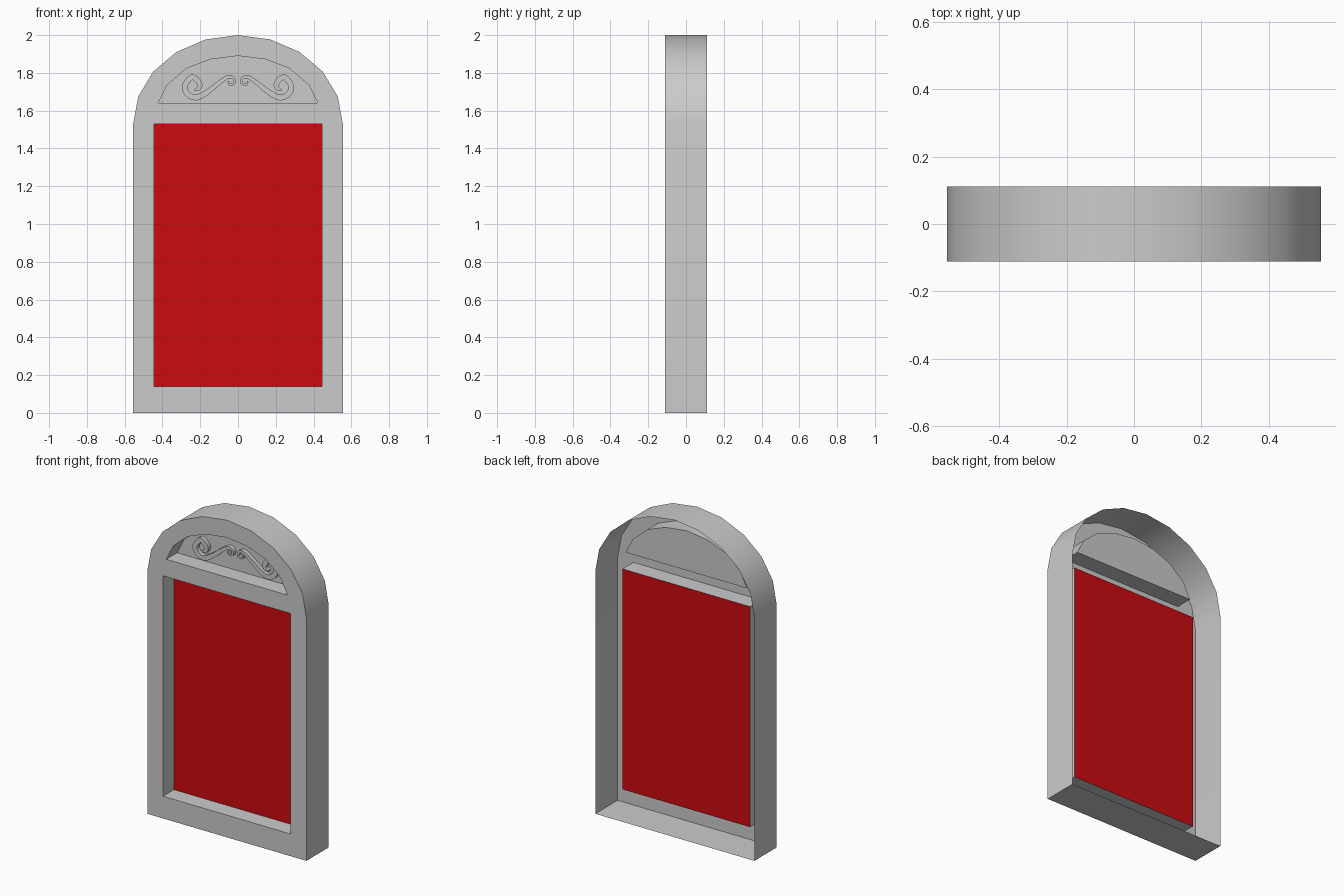
import bpy, bmesh, math
from mathutils import Vector

if "Cube" in bpy.data.objects:
    bpy.data.objects.remove(bpy.data.objects["Cube"])

FRONT, BACK, PANEL = -0.111, 0.111, -0.003


def finish(name, bm, front_up=False):
    bmesh.ops.recalc_face_normals(bm, faces=bm.faces[:])
    if front_up:  # open sheets: make the front-most face look toward -y
        bm.normal_update()
        f = min(bm.faces, key=lambda f: f.calc_center_median().y)
        if f.normal.y > 0:
            bmesh.ops.reverse_faces(bm, faces=bm.faces[:])
    mesh = bpy.data.meshes.new(name)
    bm.to_mesh(mesh)
    bm.free()
    obj = bpy.data.objects.new(name, mesh)
    bpy.context.collection.objects.link(obj)
    bpy.ops.object.select_all(action='DESELECT')
    obj.select_set(True)
    bpy.context.view_layer.objects.active = obj
    bpy.ops.object.shade_smooth_by_angle(angle=math.radians(30))
    return obj


def add_loop(bm, pts, y):
    vs = [bm.verts.new((x, y, z)) for x, z in pts]
    return vs, [bm.edges.new((vs[i], vs[(i + 1) % len(vs)])) for i in range(len(vs))]


def flat_panel(name, pts, y):
    bm = bmesh.new()
    bm.faces.new([bm.verts.new((x, y, z)) for x, z in pts])
    return finish(name, bm, True)


# Profiles in x, z
arch = [(-0.555, 0), (0.555, 0)]
arch += [(0.555 * math.cos(math.radians(a)), 1.53 + 0.47 * math.sin(math.radians(a)))
         for a in range(0, 181, 18)]
window = [(-0.445, 0.14), (0.445, 0.14), (0.445, 1.53), (-0.445, 1.53)]
half = [(0.423, 1.64), (0.374, 1.736), (0.272, 1.824), (0.146, 1.872)]
lunette = half + [(0, 1.89)] + [(-x, z) for x, z in reversed(half)]

# Frame: pierced front sheet, full-depth outer wall, half-depth reveals, open back
bm = bmesh.new()
loops = [(add_loop(bm, arch, FRONT), BACK),
         (add_loop(bm, window, FRONT), PANEL),
         (add_loop(bm, lunette, FRONT), PANEL)]
edges = [e for (vs, es), y in loops for e in es]
bmesh.ops.triangle_fill(bm, use_beauty=True, edges=edges, normal=(0, -1, 0))
for (vs, es), y in loops:
    rear = [bm.verts.new((v.co.x, y, v.co.z)) for v in vs]
    for i in range(len(vs)):
        j = (i + 1) % len(vs)
        bm.faces.new((vs[i], vs[j], rear[j], rear[i]))
finish("arched_frame", bm, True)

# Recessed panels
red = bpy.data.materials.new("red")
red.diffuse_color = (0.6, 0.003, 0.005, 1)
red.use_nodes = True
red.node_tree.nodes["Principled BSDF"].inputs["Base Color"].default_value = red.diffuse_color
flat_panel("window_panel", window, PANEL).data.materials.append(red)
flat_panel("lunette_panel", lunette, PANEL)

# Scroll relief: x, z, width along the centre line
path = [(-.230, 1.708, .010), (-.208, 1.718, .022), (-.204, 1.746, .028),
        (-.243, 1.778, .030), (-.283, 1.728, .030), (-.262, 1.684, .030),
        (-.217, 1.670, .030), (-.159, 1.701, .028), (-.106, 1.743, .024),
        (-.053, 1.779, .019), (-.022, 1.770, .015), (-.020, 1.745, .013),
        (-.043, 1.738, .011), (-.053, 1.756, .007)]
P = [Vector(p) for p in path]
P = [P[0] * 2 - P[1]] + P + [P[-1] * 2 - P[-2]]
line = []
for i in range(1, len(P) - 2):
    a, b, c, d = P[i - 1:i + 3]
    for k in range(4):
        t = k / 4
        line.append(0.5 * (2 * b + (c - a) * t + (2 * a - 5 * b + 4 * c - d) * t * t
                           + (3 * b - a - 3 * c + d) * t ** 3))
line.append(P[-2])

bm = bmesh.new()
rows = []
for i, p in enumerate(line):
    t = line[min(i + 1, len(line) - 1)] - line[max(i - 1, 0)]
    n = Vector((-t.y, t.x)).normalized() * p.z / 2
    rows.append([bm.verts.new((p.x + s * n.x, PANEL, p.y + s * n.y)) for s in (-1, 1)])
for (a, b), (c, d) in zip(rows, rows[1:]):
    bm.faces.new((a, c, d, b))
ext = bmesh.ops.extrude_face_region(bm, geom=bm.faces[:], use_keep_orig=True)
bmesh.ops.translate(bm, vec=(0, -0.025, 0),
                    verts=[g for g in ext["geom"] if isinstance(g, bmesh.types.BMVert)])
scroll = finish("scroll_ornament", bm)
scroll.modifiers.new("Mirror", 'MIRROR').use_mirror_merge = False
